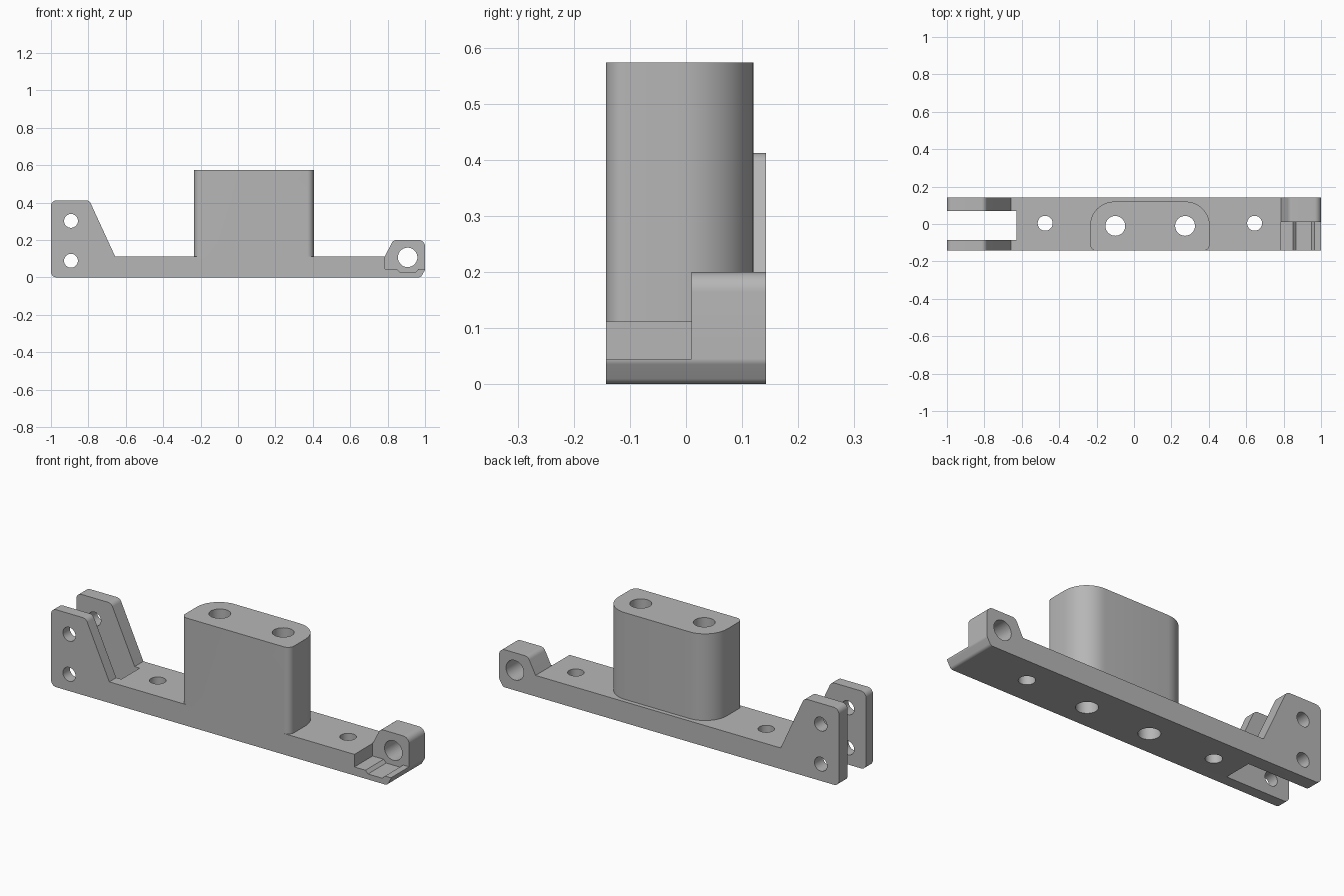
import bpy, bmesh, math
from mathutils import Vector

if "Cube" in bpy.data.objects:
    bpy.data.objects.remove(bpy.data.objects["Cube"], do_unlink=True)

grey = bpy.data.materials.new("plain grey")
grey.use_nodes = True
grey.diffuse_color = (0.47, 0.47, 0.47, 1)
grey.node_tree.nodes["Principled BSDF"].inputs["Base Color"].default_value = (0.47, 0.47, 0.47, 1)


def rounded(corners, steps=10):
    """Turn (x, y, radius) corners into an outline with filleted corners."""
    out = []
    for i, (x, y, r) in enumerate(corners):
        p = Vector((x, y))
        if r == 0:
            out.append(p)
            continue
        a = (Vector(corners[i - 1][:2]) - p).normalized()
        b = (Vector(corners[(i + 1) % len(corners)][:2]) - p).normalized()
        half = a.angle(b) / 2
        centre = p + (a + b).normalized() * (r / math.sin(half))
        start = p + a * (r / math.tan(half)) - centre
        end = p + b * (r / math.tan(half)) - centre
        sweep = start.angle(end)
        for k in range(steps + 1):
            t = k / steps
            out.append(centre + (start * math.sin((1 - t) * sweep)
                                 + end * math.sin(t * sweep)) / math.sin(sweep))
    return out


def circle(x, y, r, n=40):
    return [Vector((x + r * math.cos(math.tau * k / n), y + r * math.sin(math.tau * k / n)))
            for k in range(n)]


def prism(name, outline, axis, low, high):
    """Extrude an outline along y (outline in xz) or along z (outline in xy)."""
    bm = bmesh.new()
    place = (lambda p: (p.x, low, p.y)) if axis == "y" else (lambda p: (p.x, p.y, low))
    face = bm.faces.new([bm.verts.new(place(p)) for p in outline])
    shift = (0, high - low, 0) if axis == "y" else (0, 0, high - low)
    new = bmesh.ops.extrude_face_region(bm, geom=[face])["geom"]
    bmesh.ops.translate(bm, vec=shift, verts=[v for v in new if isinstance(v, bmesh.types.BMVert)])
    bmesh.ops.recalc_face_normals(bm, faces=bm.faces)
    mesh = bpy.data.meshes.new(name)
    bm.to_mesh(mesh)
    bm.free()
    mesh.materials.append(grey)
    obj = bpy.data.objects.new(name, mesh)
    bpy.context.collection.objects.link(obj)
    return obj


def combine(target, tool, operation):
    mod = target.modifiers.new(operation, "BOOLEAN")
    mod.operation, mod.solver, mod.object = operation, "EXACT", tool
    bpy.context.view_layer.objects.active = target
    bpy.ops.object.modifier_apply(modifier=mod.name)
    bpy.data.objects.remove(tool, do_unlink=True)


FRONT, BACK, DECK = -0.143, 0.143, 0.112

# Base bar with the tall clevis at one end and the pivot lug at the other
bracket = prism("mounting_bracket", rounded([
    (-1, 0, 0.03), (0.977, 0, 0.02), (1, 0.04, 0.02), (1, 0.2, 0.035), (0.83, 0.2, 0.03),
    (0.785, DECK, 0), (-0.657, DECK, 0), (-0.795, 0.412, 0.03), (-1, 0.412, 0.03)]),
    "y", FRONT, BACK)

# Tower with large back corners and small front corners
tower = prism("tower", rounded([
    (-0.235, FRONT, 0.035), (0.405, FRONT, 0.035), (0.405, 0.12, 0.13), (-0.235, 0.12, 0.13)]),
    "z", 0.05, 0.573)
combine(bracket, tower, "UNION")

# Slot between the clevis ears
slot = [Vector(p) for p in ((-1.1, -0.085), (-0.627, -0.085), (-0.627, 0.07), (-1.1, 0.07))]
combine(bracket, prism("slot_cutter", slot, "z", -0.1, 0.6), "DIFFERENCE")

# Stepped shelf with a shallow channel in front of the lug
shelf = [Vector(p) for p in ((0.785, 0.045), (0.85, 0.045), (0.865, 0.029), (0.95, 0.029),
                             (0.965, 0.045), (1.1, 0.045), (1.1, 0.3), (0.785, 0.3))]
combine(bracket, prism("shelf_cutter", shelf, "y", -0.3, 0.01), "DIFFERENCE")

# Pin holes through the ears and lug
for x, z, r in ((-0.893, 0.302, 0.037), (-0.893, 0.089, 0.037), (0.907, 0.107, 0.052)):
    combine(bracket, prism("pin_cutter", circle(x, z, r), "y", -0.3, 0.3), "DIFFERENCE")

# Bolt holes through the deck and tower
for x, y, r in ((-0.475, 0.004, 0.04), (0.645, 0.004, 0.04),
                (-0.1, -0.01, 0.053), (0.273, -0.01, 0.053)):
    combine(bracket, prism("bolt_cutter", circle(x, y, r), "z", -0.1, 0.8), "DIFFERENCE")

bpy.ops.object.select_all(action="DESELECT")
bracket.select_set(True)
bpy.context.view_layer.objects.active = bracket
bpy.ops.object.shade_smooth_by_angle(angle=math.radians(22))
